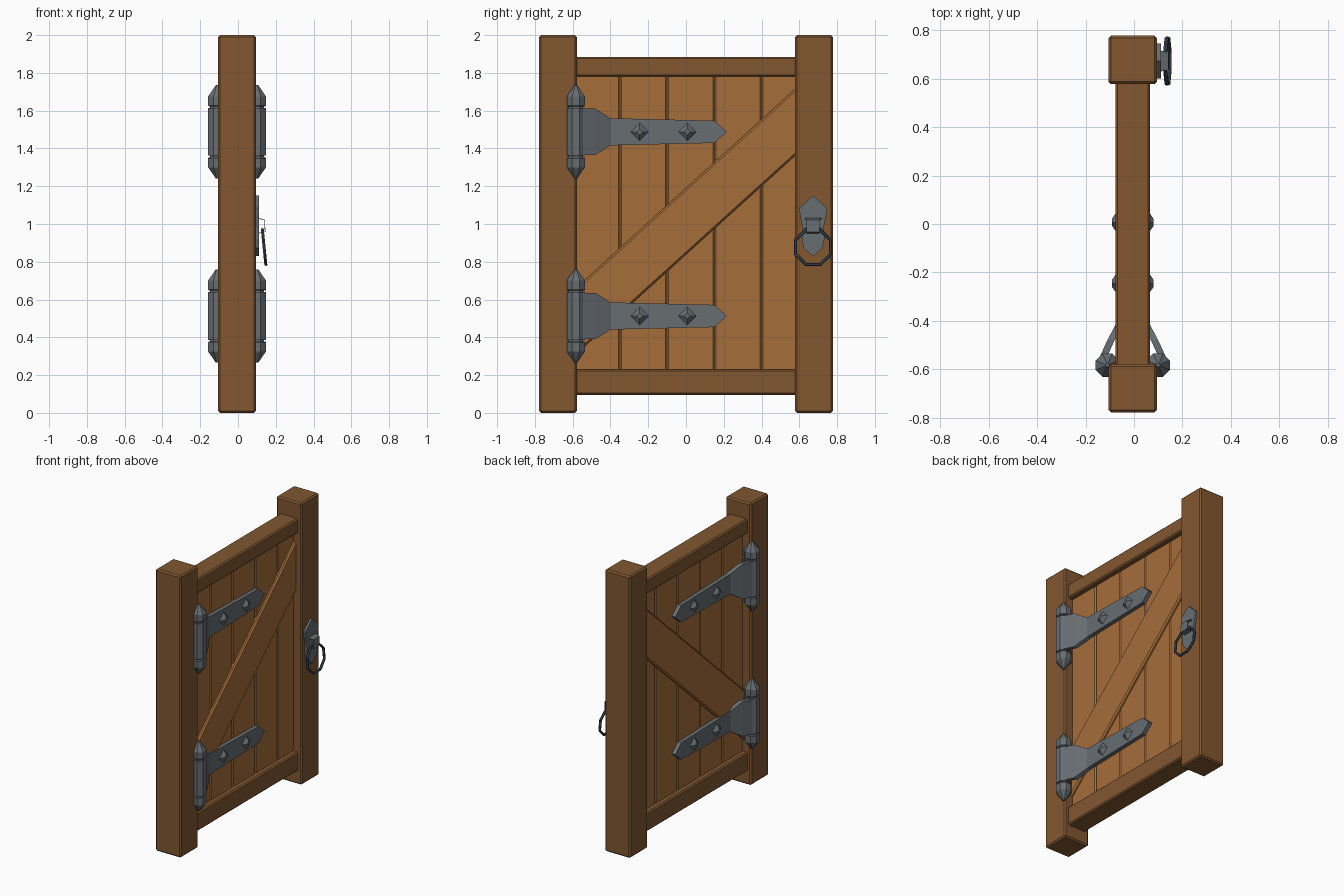
import bpy, bmesh, math
from mathutils import Vector, Matrix

if "Cube" in bpy.data.objects:
    bpy.data.objects.remove(bpy.data.objects["Cube"])

CX = -0.005  # middle plane of the gate


def material(name, rgb):
    m = bpy.data.materials.new(name)
    m.diffuse_color = (*rgb, 1)
    m.use_nodes = True
    m.node_tree.nodes["Principled BSDF"].inputs["Base Color"].default_value = m.diffuse_color
    return m


DARK_WOOD = material("dark_wood", (0.22, 0.095, 0.03))
LIGHT_WOOD = material("light_wood", (0.38, 0.155, 0.042))
IRON = material("iron", (0.135, 0.153, 0.167))
DARK_IRON = material("dark_iron", (0.048, 0.068, 0.092))


def finish(name, bm, mat, bevel=0):
    bmesh.ops.recalc_face_normals(bm, faces=bm.faces)
    me = bpy.data.meshes.new(name)
    bm.to_mesh(me)
    bm.free()
    me.materials.append(mat)
    ob = bpy.data.objects.new(name, me)
    bpy.context.collection.objects.link(ob)
    if bevel:
        mod = ob.modifiers.new("bevel", 'BEVEL')
        mod.width, mod.segments = bevel, 1
    return ob


def prism(name, outline, x0, x1, mat, bevel=0):
    """Extrude a (y, z) outline along x."""
    bm = bmesh.new()
    a = [bm.verts.new((x0, y, z)) for y, z in outline]
    b = [bm.verts.new((x1, y, z)) for y, z in outline]
    n = len(a)
    bm.faces.new(a)
    bm.faces.new(b[::-1])
    for i in range(n):
        j = (i + 1) % n
        bm.faces.new((a[i], b[i], b[j], a[j]))
    return finish(name, bm, mat, bevel)


def board(name, y0, y1, z0, z1, half, mat, bevel):
    return prism(name, [(y0, z0), (y1, z0), (y1, z1), (y0, z1)],
                 CX - half, CX + half, mat, bevel)


def lathe(name, profile, cx, cy, mat, n=8):
    """Faceted turned part from (radius, z) pairs."""
    bm = bmesh.new()
    rings = []
    for r, z in profile:
        rings.append([bm.verts.new((cx + r * math.cos((i + .5) * math.tau / n),
                                    cy + r * math.sin((i + .5) * math.tau / n), z))
                      for i in range(n)])
    for p, q in zip(rings, rings[1:]):
        for i in range(n):
            j = (i + 1) % n
            bm.faces.new((p[i], p[j], q[j], q[i]))
    bm.faces.new(rings[0])
    bm.faces.new(rings[-1])
    return finish(name, bm, mat)


def strap(name, s, zc):
    """Hinge leaf: rows of (y, outer x, half height) joined into a solid."""
    rows = [(-0.58, 0.151, 0.123), (-0.48, 0.105, 0.123), (-0.40, 0.063, 0.072),
            (0.15, 0.063, 0.059), (0.215, 0.063, 0.002)]
    bm = bmesh.new()
    prev = None
    for y, x, h in rows:
        ring = [bm.verts.new((CX + s * xx, y, zc + zz))
                for xx, zz in ((x, -h), (x, h), (x - 0.03, h), (x - 0.03, -h))]
        if prev:
            for i in range(4):
                j = (i + 1) % 4
                bm.faces.new((prev[i], prev[j], ring[j], ring[i]))
        else:
            bm.faces.new(ring)
        prev = ring
    bm.faces.new(prev)
    return finish(name, bm, IRON)


# Posts and rails
for side, y in (("hinge", -0.6775), ("latch", 0.6775)):
    board(side + "_post", y - 0.1, y + 0.1, 0, 2, 0.1, DARK_WOOD, 0.01)
board("top_rail", -0.6, 0.6, 1.78, 1.885, 0.072, DARK_WOOD, 0.009)
board("bottom_rail", -0.6, 0.6, 0.095, 0.23, 0.072, DARK_WOOD, 0.009)

# Vertical planks
for i in range(5):
    y = -0.6 + 0.25 * i
    board(f"plank_{i + 1}", y, min(y + 0.25, 0.6), 0.2, 1.8, 0.035, LIGHT_WOOD, 0.008)

# Diagonal brace, showing on both sides
prism("diagonal_brace", [(-0.6, 0.295), (0.6, 1.382), (0.6, 1.735), (-0.6, 0.645)],
      CX - 0.055, CX + 0.055, LIGHT_WOOD, 0.01)

# Hinges on both faces, upper and lower
for face, s in (("right", 1), ("left", -1)):
    for level, zc in (("lower", 0.513), ("upper", 1.488)):
        tag = f"{face}_{level}_hinge"
        bx, by = CX + s * 0.105, -0.583
        strap(tag + "_strap", s, zc)
        lathe(tag + "_barrel", [(0.052, zc - 0.126), (0.052, zc + 0.126)], bx, by, IRON)
        lathe(tag + "_pin", [(0.042, zc - 0.15), (0.042, zc + 0.15)], bx, by, IRON)
        for end, d in (("top", 1), ("bottom", -1)):
            lathe(f"{tag}_{end}_cap",
                  [(0.047, zc + d * 0.134), (0.052, zc + d * 0.14), (0.052, zc + d * 0.188),
                   (0.046, zc + d * 0.196), (0.008, zc + d * 0.247)], bx, by, IRON)
        # Diamond studs
        for k, y in enumerate((-0.245, 0.007)):
            bm = bmesh.new()
            bmesh.ops.create_cone(bm, cap_ends=True, segments=4, radius1=0.05,
                                  radius2=0.016, depth=0.024)
            bm.transform(Matrix.Translation((CX + s * 0.073, y, zc)) @
                         Matrix.Rotation(s * math.pi / 2, 4, 'Y'))
            finish(f"{tag}_stud_{k + 1}", bm, IRON)

# Handle back plate
HY = 0.673
half = [(0.073, 1.085), (0.07, 1.05), (0.056, 0.98), (0.06, 0.92), (0.05, 0.872)]
outline = ([(HY, 1.15)] + [(HY + w, z) for w, z in half] + [(HY, 0.83)] +
           [(HY - w, z) for w, z in reversed(half)])
prism("handle_plate", outline, 0.09, 0.111, IRON)

# Folded strip holding the ring
bm = bmesh.new()
path = [(0.109, 1.032, 0.044), (0.143, 1.022, 0.034), (0.145, 0.957, 0.034), (0.109, 0.95, 0.034)]
rows = [[bm.verts.new((x, HY + d * w, z)) for d in (-1, 1)] for x, z, w in path]
for p, q in zip(rows, rows[1:]):
    bm.faces.new((p[0], p[1], q[1], q[0]))
bracket = finish("ring_bracket", bm, IRON)
bracket.modifiers.new("thickness", 'SOLIDIFY').thickness = 0.004

# Octagonal pull ring, hanging with a slight tilt
bm = bmesh.new()
N, M, R, r = 8, 6, 0.1, 0.009
rings = []
for i in range(N):
    a = (i + 0.5) * math.tau / N
    rings.append([bm.verts.new((r * math.sin(b), (R + r * math.cos(b)) * math.cos(a),
                                (R + r * math.cos(b)) * math.sin(a)))
                  for b in (k * math.tau / M for k in range(M))])
for i in range(N):
    p, q = rings[i], rings[(i + 1) % N]
    for k in range(M):
        m = (k + 1) % M
        bm.faces.new((p[k], p[m], q[m], q[k]))
bm.transform(Matrix.Translation((0.138, HY, 0.878)) @ Matrix.Rotation(-0.1, 4, 'Y'))
bm.transform(Matrix.Identity(4))
# tilt so the lower edge stands further out
for v in bm.verts:
    v.co.x = 0.138 + (v.co.x - 0.138) + 0.0
finish("pull_ring", bm, DARK_IRON)
